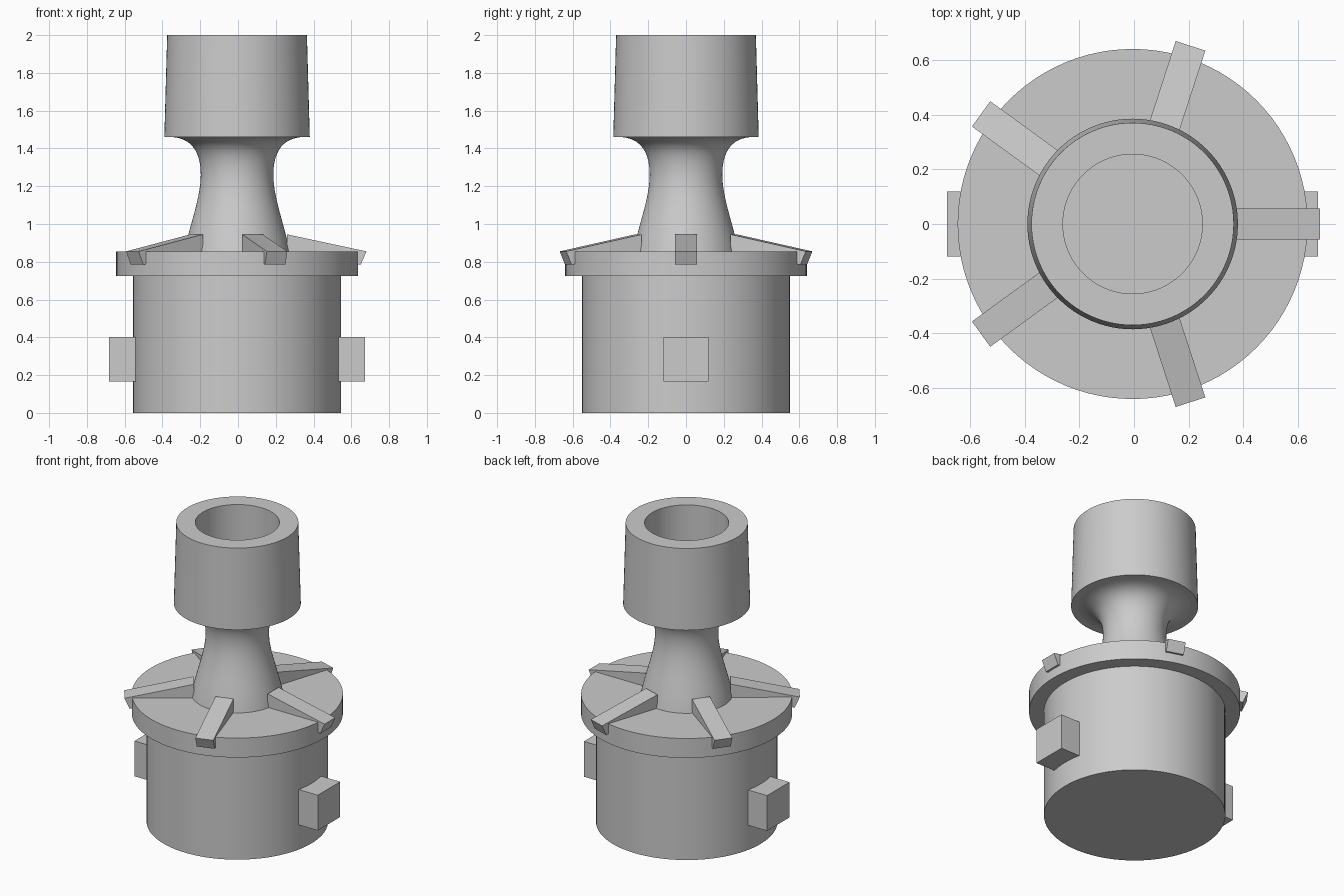
import bpy
import math
from mathutils import Vector, Matrix
from mathutils.geometry import interpolate_bezier
import bmesh

cube = bpy.data.objects.get("Cube")
if cube:
    bpy.data.objects.remove(cube, do_unlink=True)

AXIS_X = -0.005
SEGMENTS = 96

grey = bpy.data.materials.new("plain_grey")
grey.use_nodes = True
grey.diffuse_color = (0.6, 0.6, 0.6, 1)
grey.node_tree.nodes["Principled BSDF"].inputs["Base Color"].default_value = grey.diffuse_color


def add_object(name, bm):
    mesh = bpy.data.meshes.new(name)
    bm.to_mesh(mesh)
    bm.free()
    mesh.materials.append(grey)
    obj = bpy.data.objects.new(name, mesh)
    obj.location.x = AXIS_X
    bpy.context.collection.objects.link(obj)
    return obj


def lathe(name, profile):
    """Revolve (radius, height) points around z, listed from bottom to top."""
    bm = bmesh.new()
    rings = []
    for r, z in profile:
        angles = [math.tau * j / SEGMENTS for j in range(SEGMENTS)]
        rings.append([bm.verts.new((r * math.cos(a), r * math.sin(a), z)) for a in angles])
    for low, high in zip(rings, rings[1:]):
        for j in range(SEGMENTS):
            k = (j + 1) % SEGMENTS
            bm.faces.new((low[j], low[k], high[k], high[j]))
    bmesh.ops.remove_doubles(bm, verts=bm.verts, dist=1e-5)
    obj = add_object(name, bm)
    bpy.ops.object.select_all(action="DESELECT")
    obj.select_set(True)
    bpy.context.view_layer.objects.active = obj
    bpy.ops.object.shade_smooth_by_angle(angle=math.radians(30))
    return obj


def bezier(*points, steps=14):
    curve = interpolate_bezier(*[Vector((r, z, 0)) for r, z in points], steps)
    return [(p.x, p.y) for p in curve]


# Round body and the wider flange on top of it
lathe("body", [(0, 0), (0.55, 0), (0.55, 0.725)])
lathe("flange", [(0.55, 0.725), (0.64, 0.725), (0.64, 0.855), (0.27, 0.855)])

# Waisted neck flaring into the cup
lower = bezier((0.28, 0.85), (0.25, 1.0), (0.192, 1.14), (0.192, 1.26))
upper = bezier((0.192, 1.26), (0.192, 1.38), (0.24, 1.452), (0.34, 1.46))
lathe("neck", lower + upper[1:])

# Slightly tapered cup with a round socket
lathe("cup", [(0.34, 1.46), (0.385, 1.46), (0.37, 2), (0.255, 2), (0.255, 1.5), (0, 1.5)])

# Five sloping ribs around the flange
for i in range(5):
    bm = bmesh.new()
    outline = [(0.265, 0.84), (0.655, 0.785), (0.685, 0.855), (0.265, 0.945)]
    side = bm.faces.new([bm.verts.new((r, -0.057, z)) for r, z in outline])
    new = bmesh.ops.extrude_face_region(bm, geom=[side])["geom"]
    moved = [v for v in new if isinstance(v, bmesh.types.BMVert)]
    bmesh.ops.translate(bm, verts=moved, vec=(0, 0.114, 0))
    bmesh.ops.recalc_face_normals(bm, faces=bm.faces)
    bm.transform(Matrix.Rotation(math.tau * i / 5, 4, "Z"))
    add_object(f"rib_{i + 1}", bm)

# Square lugs on both sides of the body
for name, sign in (("left_lug", 1), ("right_lug", -1)):
    bm = bmesh.new()
    bmesh.ops.create_cube(bm, size=1)
    bmesh.ops.scale(bm, verts=bm.verts, vec=(0.18, 0.236, 0.236))
    bmesh.ops.translate(bm, verts=bm.verts, vec=(sign * 0.588, 0, 0.283))
    add_object(name, bm)
